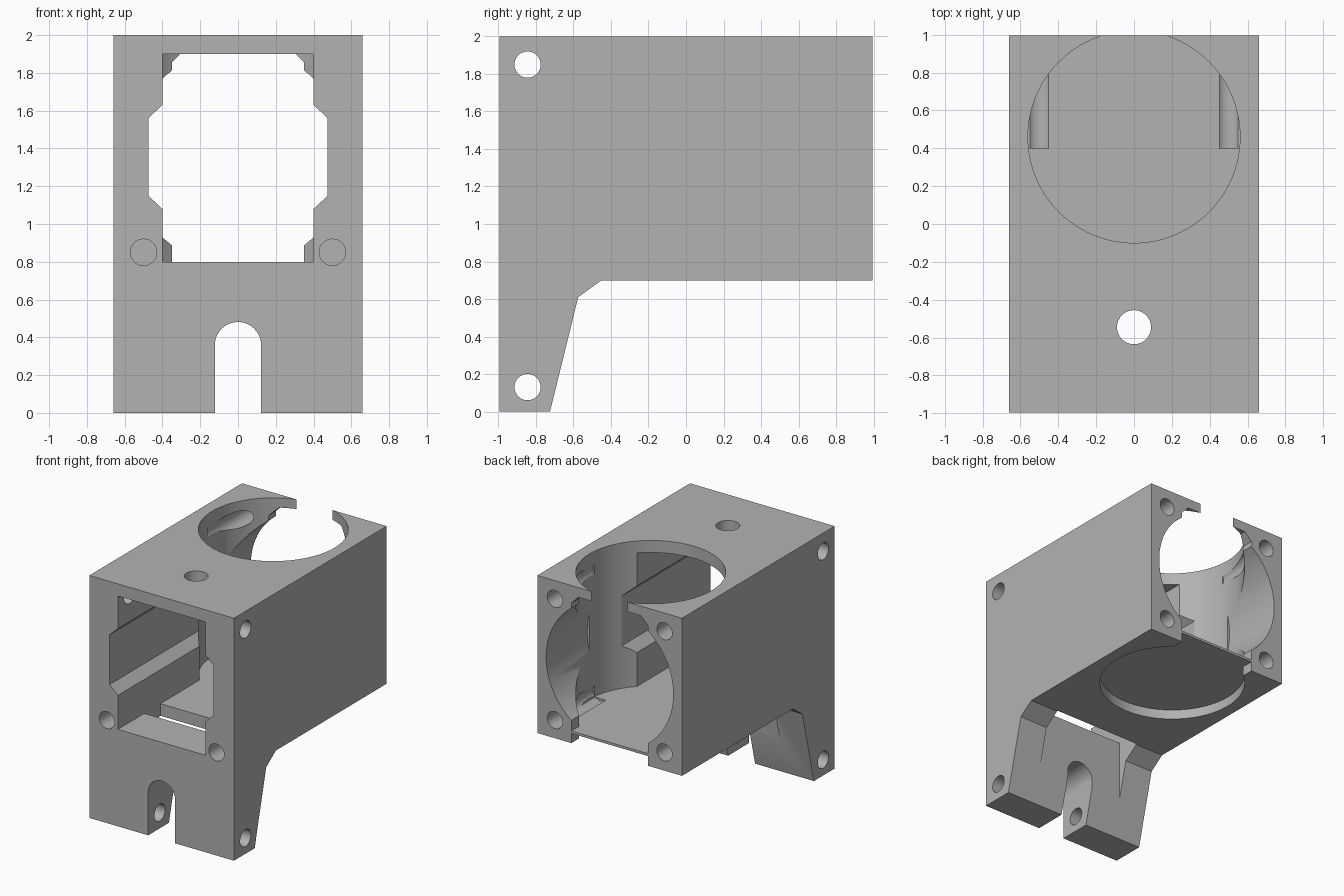
import bpy, bmesh, math
from mathutils import Vector

cube = bpy.data.objects.get("Cube")
if cube:
    bpy.data.objects.remove(cube, do_unlink=True)

grey = bpy.data.materials.new("plain grey")
grey.use_nodes = True
colour = (0.448, 0.448, 0.448, 1)
grey.diffuse_color = colour
grey.node_tree.nodes["Principled BSDF"].inputs["Base Color"].default_value = colour

BACK = 0.995      # half depth
HALF = 0.66       # half width
FLOOR = 0.80      # inner floor height

# Turns a profile point (u, v) and a depth d into a position
PLACE = {
    "x": lambda u, v, d: Vector((d, u, v)),
    "y": lambda u, v, d: Vector((u, d, v)),
    "z": lambda u, v, d: Vector((u, v, d)),
}


def prism(name, profile, axis, lo, hi):
    """Solid made by pushing a closed profile along an axis."""
    bm = bmesh.new()
    place = PLACE[axis]
    ends = [[bm.verts.new(place(u, v, d)) for u, v in profile] for d in (lo, hi)]
    for ring in ends:
        bm.faces.new(ring)
    n = len(profile)
    for i in range(n):
        j = (i + 1) % n
        bm.faces.new((ends[0][i], ends[0][j], ends[1][j], ends[1][i]))
    bmesh.ops.recalc_face_normals(bm, faces=bm.faces)
    mesh = bpy.data.meshes.new(name)
    bm.to_mesh(mesh)
    bm.free()
    mesh.materials.append(grey)
    obj = bpy.data.objects.new(name, mesh)
    bpy.context.collection.objects.link(obj)
    return obj


def circle(u, v, r, n=32):
    return [(u + r * math.cos(2 * math.pi * i / n),
             v + r * math.sin(2 * math.pi * i / n)) for i in range(n)]


def rect(u0, v0, u1, v1):
    return [(u0, v0), (u1, v0), (u1, v1), (u0, v1)]


def mirrored(right_side):
    """Close a profile given only by its right half, from bottom to top."""
    return right_side + [(-u, v) for u, v in reversed(right_side)]


# Housing with front leg
body = prism("motor_housing", [
    (-BACK, 0), (-0.725, 0), (-0.575, 0.61), (-0.45, 0.70),
    (BACK, 0.70), (BACK, 2), (-BACK, 2)], "x", -HALF, HALF)


def cut(profile, axis, lo, hi):
    cutter = prism("cutter", profile, axis, lo, hi)
    cutter.hide_render = True
    mod = body.modifiers.new("cut", "BOOLEAN")
    mod.operation = "DIFFERENCE"
    mod.solver = "EXACT"
    mod.object = cutter
    bpy.context.view_layer.objects.active = body
    bpy.ops.object.modifier_apply(modifier=mod.name)
    bpy.data.objects.remove(cutter, do_unlink=True)


# Long channel from the front, wider at mid height
cut(mirrored([(0.4, FLOOR), (0.4, 1.08), (0.475, 1.15), (0.475, 1.56),
              (0.4, 1.63), (0.4, 1.9)]), "y", -1.2, 0.46)

# Upright round well, open at the top
cut(circle(0, 0.46, 0.56, 96), "z", FLOOR, 2.2)

# Round opening in the back, kept above the floor
cut([(u, max(v, FLOOR)) for u, v in circle(0, 1.35, 0.58, 96)], "y", 0.46, 1.2)

# Straight slot through the back wall
cut(mirrored([(0.35, FLOOR), (0.35, 1.855), (0.285, 1.92)]), "y", 0.8, 1.2)

# Round recess and back notch under the thin floor
cut(circle(0, 0.46, 0.56, 96), "z", 0.5, 0.78)
cut(rect(-0.35, 0.8, 0.35, 1.2), "z", 0.5, 0.78)

# Pocket behind the leg, opening through the floor
cut(rect(-0.65, 0.1, -0.44, 0.85), "x", -0.4, 0.4)

# Arched slot in the leg
arch = [(0.123 * math.cos(a), 0.358 + 0.123 * math.sin(a))
        for a in (math.pi * i / 24 for i in range(25))]
cut([(-0.123, -0.2), (0.123, -0.2)] + arch, "y", -1.2, -0.3)

# Hole in the top plate
cut(circle(0, -0.545, 0.09), "z", 1.8, 2.2)

# Cross holes through both sides
for z in (0.13, 1.85):
    cut(circle(-0.845, z, 0.07), "x", -1, 1)

# Screw holes in the front and back
for x in (-0.5, 0.5):
    cut(circle(x, 0.85, 0.07), "y", -1.2, -0.5)
    for z in (0.85, 1.85):
        cut(circle(x, z, 0.07), "y", 0.4, 1.2)

# Smooth round walls, sharp corners
bpy.ops.object.select_all(action="DESELECT")
body.select_set(True)
bpy.context.view_layer.objects.active = body
bpy.ops.object.shade_smooth_by_angle(angle=math.radians(25))
